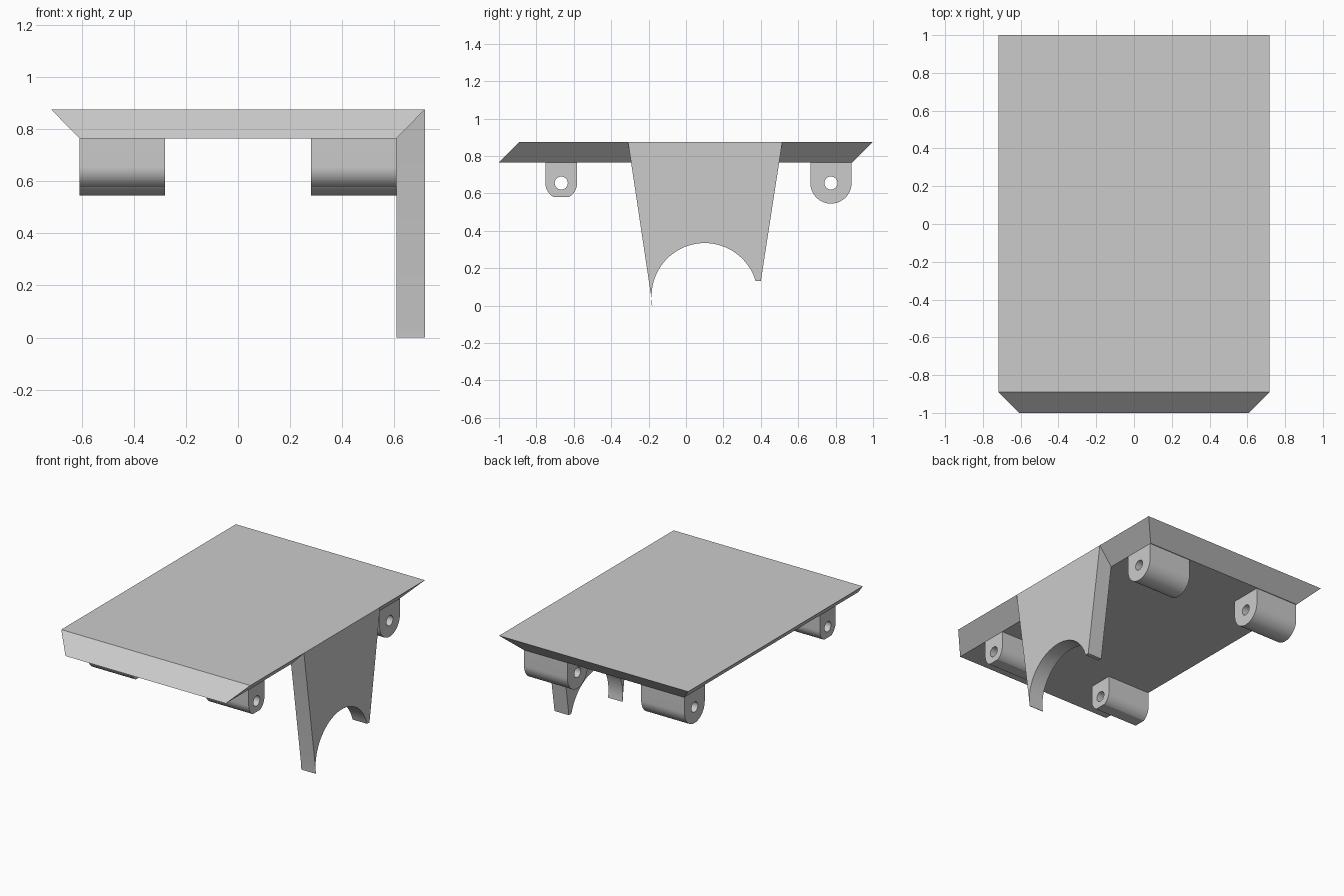
import bpy, bmesh, math
from mathutils import Matrix

if "Cube" in bpy.data.objects:
    bpy.data.objects.remove(bpy.data.objects["Cube"], do_unlink=True)

grey = bpy.data.materials.new("plain grey")
grey.use_nodes = True
color = (0.6, 0.6, 0.6, 1)
grey.diffuse_color = color
grey.node_tree.nodes["Principled BSDF"].inputs["Base Color"].default_value = color

X_IN, X_OUT = 0.608, 0.717        # underside and top half widths
Z_LOW, Z_TOP = 0.765, 0.875       # slab faces


def add_mesh(name, mesh):
    obj = bpy.data.objects.new(name, mesh)
    bpy.context.collection.objects.link(obj)
    mesh.materials.clear()
    mesh.materials.append(grey)
    bpy.ops.object.select_all(action='DESELECT')
    obj.select_set(True)
    bpy.context.view_layer.objects.active = obj
    bpy.ops.object.shade_smooth_by_angle(angle=math.radians(30))
    return obj


def arc(cy, cz, r, start, end, steps):
    angles = [math.radians(start + (end - start) * i / steps) for i in range(steps + 1)]
    return [(cy + r * math.cos(a), cz + r * math.sin(a)) for a in angles]


def extrude_outline(name, loops, x0, x1):
    """Extrude closed y-z outlines along x; inner loops become holes."""
    curve = bpy.data.curves.new(name, 'CURVE')
    curve.dimensions = '2D'
    curve.fill_mode = 'BOTH'
    curve.extrude = (x1 - x0) / 2
    for loop in loops:
        spline = curve.splines.new('POLY')
        spline.points.add(len(loop) - 1)
        for point, (y, z) in zip(spline.points, loop):
            point.co = (y, z, 0, 1)
        spline.use_cyclic_u = True
    temp = bpy.data.objects.new(name + " outline", curve)
    bpy.context.collection.objects.link(temp)
    graph = bpy.context.evaluated_depsgraph_get()
    mesh = bpy.data.meshes.new_from_object(temp.evaluated_get(graph))
    bpy.data.objects.remove(temp, do_unlink=True)
    # Local x, y, z become world y, z, x
    mesh.transform(Matrix(((0, 0, 1, (x0 + x1) / 2), (1, 0, 0, 0),
                           (0, 1, 0, 0), (0, 0, 0, 1))))
    bm = bmesh.new()
    bm.from_mesh(mesh)
    bmesh.ops.remove_doubles(bm, verts=bm.verts, dist=0.0002)
    bmesh.ops.recalc_face_normals(bm, faces=bm.faces)
    bm.to_mesh(mesh)
    bm.free()
    return add_mesh(name, mesh)


# Slab: sides flare outward, front and back slope the same way
bm = bmesh.new()
rings = []
for half, front, back, z in ((X_IN, -1, 0.89, Z_LOW), (X_OUT, -0.89, 1, Z_TOP)):
    rings.append([bm.verts.new(p) for p in ((-half, front, z), (half, front, z),
                                            (half, back, z), (-half, back, z))])
low, top = rings
bm.faces.new(low)
bm.faces.new(top)
for i in range(4):
    j = (i + 1) % 4
    bm.faces.new((low[i], low[j], top[j], top[i]))
bmesh.ops.recalc_face_normals(bm, faces=bm.faces)
slab = bpy.data.meshes.new("slab")
bm.to_mesh(slab)
bm.free()
add_mesh("slab", slab)

# Tapered side leg with a round cutout at its foot
cutout = arc(0.1, 0.05, 0.284, 16.5, 190, 40)
leg = [(-0.31, Z_TOP), (-0.185, 0.04), (-0.183, 0)] + cutout[::-1]
leg[3] = (-0.18, 0)
leg += [(0.4, 0.13), (0.515, Z_TOP)]
extrude_outline("side_leg", [leg], X_IN, X_OUT)

# Pierced hinge lugs; the front pair is smaller with a flattened bottom
for place, y, r, bottom in (("front", -0.667, 0.085, 0.58), ("back", 0.775, 0.11, 0.545)):
    base = [(py, max(pz, bottom)) for py, pz in arc(y, 0.655, r, 180, 360, 32)]
    outline = [(y + r, Z_LOW), (y - r, Z_LOW)] + base
    hole = arc(y, 0.655, 0.035, 0, 345, 23)
    for side, x0 in (("right", -X_IN), ("left", 0.28)):
        extrude_outline(f"{place}_{side}_lug", [outline, hole], x0, x0 + X_IN - 0.28)
